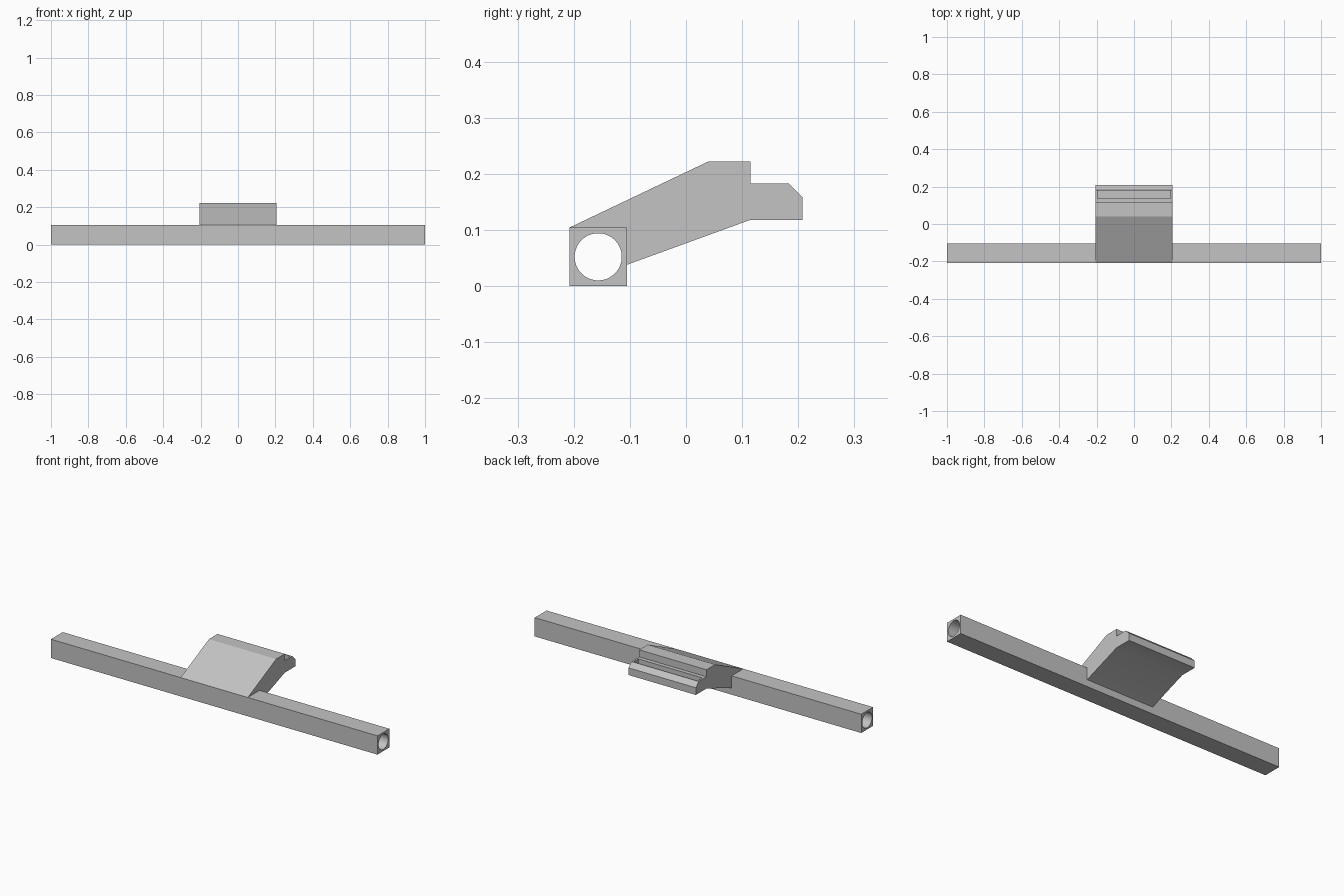
import bpy
import bmesh
from math import pi, radians
from mathutils import Matrix

cube = bpy.data.objects.get("Cube")
if cube:
    bpy.data.objects.remove(cube, do_unlink=True)

grey = bpy.data.materials.new("light grey plastic")
grey.use_nodes = True
colour = (0.55, 0.55, 0.55, 1)
grey.diffuse_color = colour
grey.node_tree.nodes["Principled BSDF"].inputs["Base Color"].default_value = colour


def make_object(name, bm):
    bmesh.ops.recalc_face_normals(bm, faces=bm.faces)
    mesh = bpy.data.meshes.new(name)
    bm.to_mesh(mesh)
    bm.free()
    mesh.materials.append(grey)
    obj = bpy.data.objects.new(name, mesh)
    bpy.context.collection.objects.link(obj)
    return obj


def extrude_profile(name, profile, half_width):
    """Extrude a (y, z) outline along x, centred on x = 0."""
    bm = bmesh.new()
    face = bm.faces.new([bm.verts.new((-half_width, y, z)) for y, z in profile])
    side = bmesh.ops.extrude_face_region(bm, geom=[face])
    verts = [v for v in side["geom"] if isinstance(v, bmesh.types.BMVert)]
    bmesh.ops.translate(bm, verts=verts, vec=(2 * half_width, 0, 0))
    return make_object(name, bm)


def rectangle(y0, y1, z0, z1):
    return [(y0, z0), (y1, z0), (y1, z1), (y0, z1)]


def cut(target, cutter):
    """Subtract the cutter, apply the result and discard the cutter."""
    cutter.hide_render = True
    mod = target.modifiers.new("cut", 'BOOLEAN')
    mod.operation = 'DIFFERENCE'
    mod.solver = 'EXACT'
    mod.object = cutter
    bpy.ops.object.select_all(action='DESELECT')
    bpy.context.view_layer.objects.active = target
    target.select_set(True)
    bpy.ops.object.modifier_apply(modifier=mod.name)
    bpy.data.objects.remove(cutter, do_unlink=True)
    bpy.ops.object.shade_smooth_by_angle(angle=radians(20))


# Long square bar with a round bore running through it
front, back, bar_top = -0.208, -0.105, 0.104
bar = extrude_profile("square_bar", rectangle(front, back, 0, bar_top), 1)
bm = bmesh.new()
bmesh.ops.create_cone(
    bm, cap_ends=True, segments=64, radius1=0.042, radius2=0.042, depth=2.2,
    matrix=Matrix.Translation(((0), (front + back) / 2, bar_top / 2))
    @ Matrix.Rotation(pi / 2, 4, 'Y'))
cut(bar, make_object("bore_cutter", bm))

# Sloping arm with a stepped, chamfered lip at the back
arm = extrude_profile("clip_arm", [
    (front, bar_top), (0.04, 0.222), (0.115, 0.222), (0.115, 0.183),
    (0.183, 0.183), (0.208, 0.158), (0.208, 0.118), (0.115, 0.118),
    (back, 0.038), (back, bar_top)], 0.206)

# Shallow slot sunk into the lip
cut(arm, extrude_profile("slot_cutter", rectangle(0.137, 0.178, 0.15, 0.2), 0.196))
